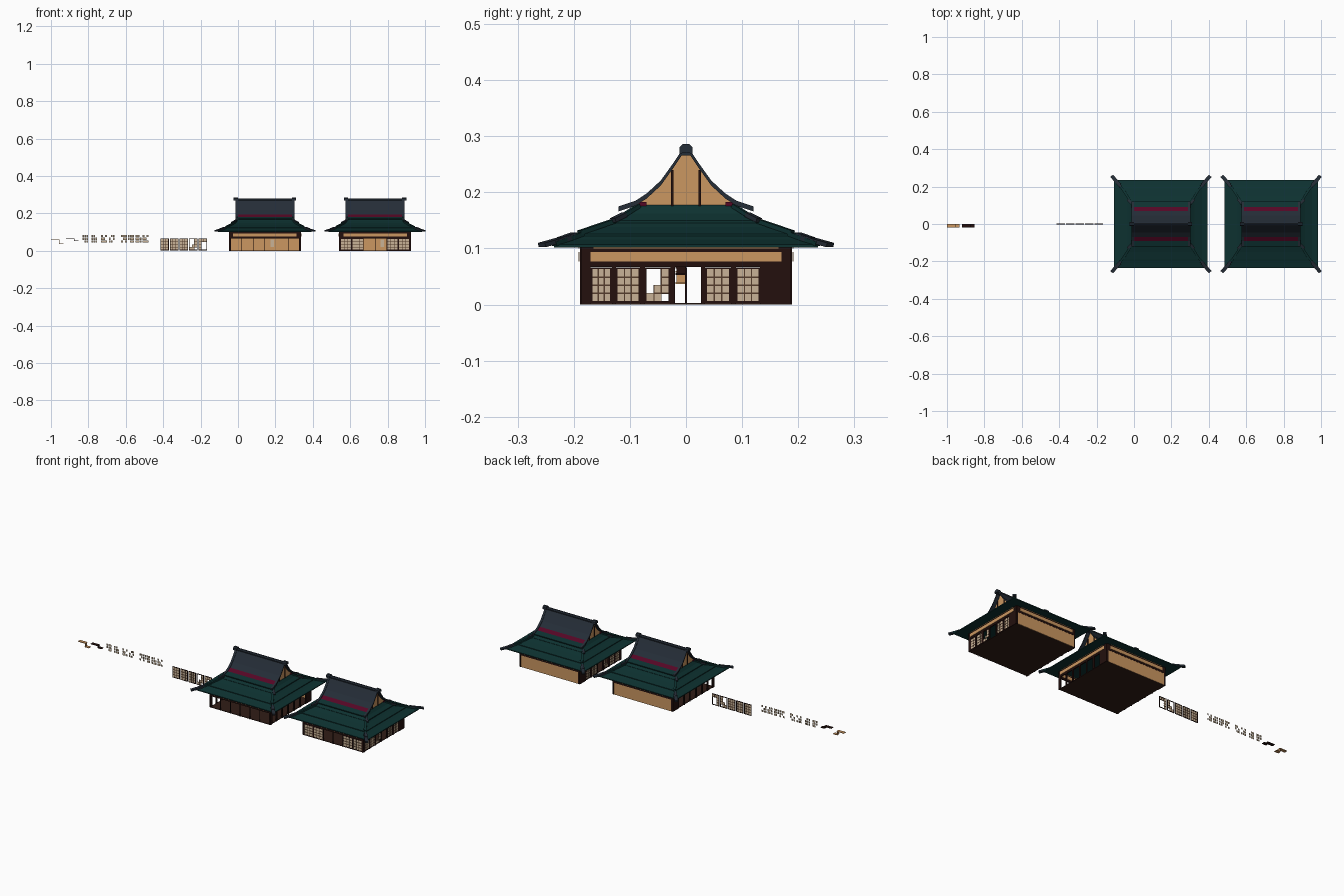
import bpy, bmesh
from mathutils import Vector, Matrix

old = bpy.data.objects.get("Cube")
if old:
    bpy.data.objects.remove(old, do_unlink=True)


def material(name, *rgb):
    m = bpy.data.materials.new(name)
    m.use_nodes = True
    m.diffuse_color = (*rgb, 1)
    m.node_tree.nodes["Principled BSDF"].inputs["Base Color"].default_value = (*rgb, 1)
    return m


GREEN = material("green_tile", .004, .031, .03)
SLATE = material("slate_tile", .018, .026, .038)
WINE = material("wine_red_trim", .09, .002, .018)
TAN = material("tan_plaster", .6, .31, .12)
DARK = material("dark_timber", .017, .005, .004)
FLOOR = material("brown_floor", .03, .012, .008)
CREAM = material("cream_paper", .58, .45, .31)
BAR = material("brown_lattice", .09, .045, .025)


def finish(name, bm, mats, rule=None):
    bmesh.ops.recalc_face_normals(bm, faces=bm.faces)
    if rule:
        for f in bm.faces:
            f.material_index = rule(f.calc_center_median())
    mesh = bpy.data.meshes.new(name)
    bm.to_mesh(mesh)
    bm.free()
    for m in mats:
        mesh.materials.append(m)
    bpy.context.collection.objects.link(bpy.data.objects.new(name, mesh))


class Part:
    """Many boxes gathered into one object of one material."""
    def __init__(self, name, mat):
        self.name, self.mat, self.bm = name, mat, bmesh.new()

    def box(self, a, b):
        a, b = Vector(a), Vector(b)
        size = Matrix.Diagonal([abs(v) for v in b - a] + [1])
        bmesh.ops.create_cube(self.bm, size=1, matrix=Matrix.Translation((a + b) / 2) @ size)

    def beam(self, p, q, width, height):
        p, q = Vector(p), Vector(q)
        turn = (q - p).to_track_quat('X', 'Z').to_matrix().to_4x4()
        size = Matrix.Diagonal(((q - p).length, width, height, 1))
        bmesh.ops.create_cube(self.bm, size=1, matrix=Matrix.Translation((p + q) / 2) @ turn @ size)

    def done(self):
        finish(self.name, self.bm, [self.mat])


def prism(name, profile, x0, x1, mats, rule=None):
    bm = bmesh.new()
    ends = [[bm.verts.new((x, y, z)) for y, z in profile] for x in (x0, x1)]
    n = len(profile)
    for i in range(n):
        j = (i + 1) % n
        bm.faces.new((ends[0][i], ends[0][j], ends[1][j], ends[1][i]))
    for e in ends:
        bm.faces.new(e)
    finish(name, bm, mats, rule)


def skirt(name, cx, rings):
    """Hipped roof tier made from stacked rectangles."""
    bm = bmesh.new()
    loops = [[bm.verts.new((cx + sx * x, sy * y, z))
              for sx, sy in ((1, 1), (-1, 1), (-1, -1), (1, -1))] for x, y, z in rings]
    for a, b in zip(loops, loops[1:]):
        for i in range(4):
            j = (i + 1) % 4
            bm.faces.new((a[i], a[j], b[j], b[i]))
    bm.faces.new(loops[0])
    bm.faces.new(loops[-1])
    finish(name, bm, [GREEN])


def screen(put, u0, u1, parts, torn=()):
    """Paper sliding screen; torn lists the missing (column, row) cells."""
    frame, bars, paper = parts
    z0, z1, e, t = .003, .066, .003, .0012
    for a, b in ((u0, u0 + e), (u1 - e, u1)):
        put(frame, a, b, -.002, .002, z0, z1)
    for a, b in ((z0, z0 + e), (z1 - e, z1)):
        put(frame, u0, u1, -.002, .002, a, b)
    w, h = (u1 - u0 - 2 * e) / 3, (z1 - z0 - 2 * e) / 4
    for c in range(3):
        for r in range(4):
            if (c, r) in torn:
                continue
            u, z = u0 + e + c * w, z0 + e + r * h
            put(paper, u, u + w, -.0004, .0004, z, z + h)
            if c:
                put(bars, u - t, u + t, -.0015, .0015, z, z + h)
            if r:
                put(bars, u, u + w, -.0015, .0015, z - t, z + t)


TORN = {(0, 1), (0, 2), (0, 3), (1, 2), (1, 3), (2, 0)}
SIDE_BAYS = [(-.17, -.132), (-.125, -.082), (-.073, -.028), (-.02, .027), (.034, .08), (.089, .132)]
FRONT_BAYS = [(-.185 + i * .062, -.125 + i * .062) for i in range(6)]
CURVE = [(.12, .172), (.09, .182), (.07, .195), (.045, .218), (.022, .25), (.006, .274)]


def mirrored(points):
    return points + [(-y, z) for y, z in reversed(points)]


def hall(name, cx, screened):
    def part(label, mat):
        return Part(name + "_" + label, mat)
    timber, plaster = part("timber_walls", DARK), part("plaster_panels", TAN)
    frame, bars, paper = part("screen_frames", DARK), part("screen_lattice", BAR), part("screen_paper", CREAM)
    hx, hy = .19, .186

    # walls, each laid out along u with d as the outward depth
    def wall(axis, sign):
        def put(p, u0, u1, d0, d1, z0, z1):
            if axis == 'x':
                p.box((cx + sign * (hx + d0), u0, z0), (cx + sign * (hx + d1), u1, z1))
            else:
                p.box((cx + u0, sign * (hy + d0), z0), (cx + u1, sign * (hy + d1), z1))
        return put

    for axis, sign, bays, half in (('x', 1, SIDE_BAYS, hy), ('x', -1, SIDE_BAYS, hy),
                                   ('y', -1, FRONT_BAYS, hx), ('y', 1, [(-.182, .182)], hx)):
        put = wall(axis, sign)
        put(timber, -half, half, -.003, .003, .067, .108)
        for d in (-.0045, .0045):
            put(plaster, -.17, .17, d - .001, d + .001, .077, .094)
            put(plaster, -.165, .165, d - .001, d + .001, .1, .105)
        edges = [-half] + [v for bay in bays for v in bay] + [half]
        for a, b in zip(edges[::2], edges[1::2]):
            put(timber, a, b, -.003, .003, 0, .067)
        if len(bays) == 1:
            put(plaster, -.182, .182, -.002, .002, 0, .067)
        elif screened:
            for i, (a, b) in enumerate(bays):
                if axis == 'x' and i != 3:
                    screen(put, a, b, (frame, bars, paper), TORN if i == 2 else ())
                elif axis == 'y' and i not in (2, 3):
                    screen(put, a, b, (frame, bars, paper))
    # hanging scroll on the inside of the back wall
    wall('y', 1)(paper, .03, .048, -.006, -.003, .02, .06)
    floor = part("floor", FLOOR)
    floor.box((cx - hx, -hy, 0), (cx + hx, hy, .003))

    # stepped hipped skirt roof
    skirt(name + "_lower_eaves", cx, [(.25, .235, .102), (.25, .235, .107), (.22, .205, .116), (.19, .172, .13)])
    skirt(name + "_middle_eaves", cx, [(.207, .19, .121), (.207, .19, .126), (.18, .15, .138), (.155, .11, .153)])
    skirt(name + "_upper_eaves", cx, [(.168, .122, .145), (.168, .122, .15), (.15, .1, .162), (.138, .082, .177)])

    # hip ridges and their corner ends
    hips, ends = part("hip_ridges", GREEN), part("hip_ends", SLATE)
    for sx in (1, -1):
        for sy in (1, -1):
            def at(x, y, z):
                return (cx + sx * x, sy * y, z)
            hips.beam(at(.25, .235, .108), at(.19, .172, .131), .012, .008)
            hips.beam(at(.207, .19, .128), at(.155, .11, .155), .012, .008)
            hips.beam(at(.168, .122, .152), at(.14, .084, .176), .009, .007)
            ends.beam(at(.263, .257, .106), at(.222, .21, .119), .019, .008)
            ends.beam(at(.238, .226, .116), at(.215, .2, .125), .014, .007)
            ends.beam(at(.177, .13, .15), at(.158, .11, .16), .013, .008)

    # curved gable roof, its boards and end walls
    def band(c):
        return 0 if abs(c.y) < .07 else 1 if abs(c.y) < .09 else 2
    under = [(y, z - .005) for y, z in CURVE]
    prism(name + "_gable_roof", mirrored(CURVE) + mirrored(under)[::-1],
          cx - .147, cx + .147, [SLATE, WINE, GREEN], band)
    raised = [(y, z + .003) for y, z in CURVE]
    low = [(y, z - .006) for y, z in CURVE]
    wall_line = [(.085, .168)] + [(y, z - .004) for y, z in CURVE[1:]]
    prism(name + "_gable_wall", mirrored(wall_line), cx - .136, cx + .136, [TAN])
    posts, corners = part("gable_posts", DARK), part("gable_corners", WINE)
    for s in (1, -1):
        prism(name + "_barge_board", mirrored(raised) + mirrored(low)[::-1],
              cx + s * .145, cx + s * .157, [SLATE])
        x0, x1 = cx + s * .135, cx + s * .139
        posts.box((x0, -.075, .17), (x1, .075, .175))
        for t in (1, -1):
            posts.box((x0, t * .022, .17), (x1, t * .027, .24))
            corners.box((x0, t * .07, .168), (x1, t * .084, .183))

    # ridge with raised end caps
    prism(name + "_ridge", mirrored([(.008, .266), (.009, .276), (.004, .281)]), cx - .155, cx + .155, [SLATE])
    for s in (1, -1):
        prism(name + "_ridge_cap", mirrored([(.006, .27), (.012, .268), (.012, .28), (.006, .286)]),
              cx + s * .145, cx + s * .167, [SLATE])
    for p in (timber, plaster, paper, floor, hips, ends, posts, corners):
        p.done()
    if screened:
        frame.done()
        bars.done()


hall("open_hall", .144, False)
hall("screened_hall", .733, True)


# loose sliding screens in a row
def put_loose(p, u0, u1, d0, d1, z0, z1):
    p.box((u0, d0, z0), (u1, d1, z1))


loose = [Part("loose_screen_frames", DARK), Part("loose_screen_lattice", BAR), Part("loose_screen_paper", CREAM)]
HALF = {(c, r) for c in (1, 2) for r in range(3)}
for i, torn in enumerate(((), (), (), TORN, HALF)):
    u = -.415 + i * .051
    screen(put_loose, u, u + .045, loose, torn)
for p in loose:
    p.done()

# loose window papers, cut in small panes
panes = Part("loose_window_papers", CREAM)
for k, u in enumerate((-.832, -.784, -.732, -.69, -.625, -.588, -.547, -.51)):
    for c in range(3):
        for r in range(3):
            if (c + r + k) % 5:
                a, z = u + c * .011, .045 + r * .014
                panes.box((a, -.0004, z), (a + .009, .0004, z + .011))
panes.done()

# staggered wall shelves
for label, mat, x, z in (("tan_shelf", TAN, -1, .057), ("dark_shelf", DARK, -.92, .064)):
    shelf = Part(label, mat)
    step = .02 if mat is TAN else .011
    shelf.box((x, -.019, z), (x + .046, 0, z + .003))
    shelf.box((x + .042, -.019, z - step), (x + .068, 0, z - step + .003))
    shelf.box((x + .042, -.017, z - step), (x + .045, -.002, z))
    shelf.done()
